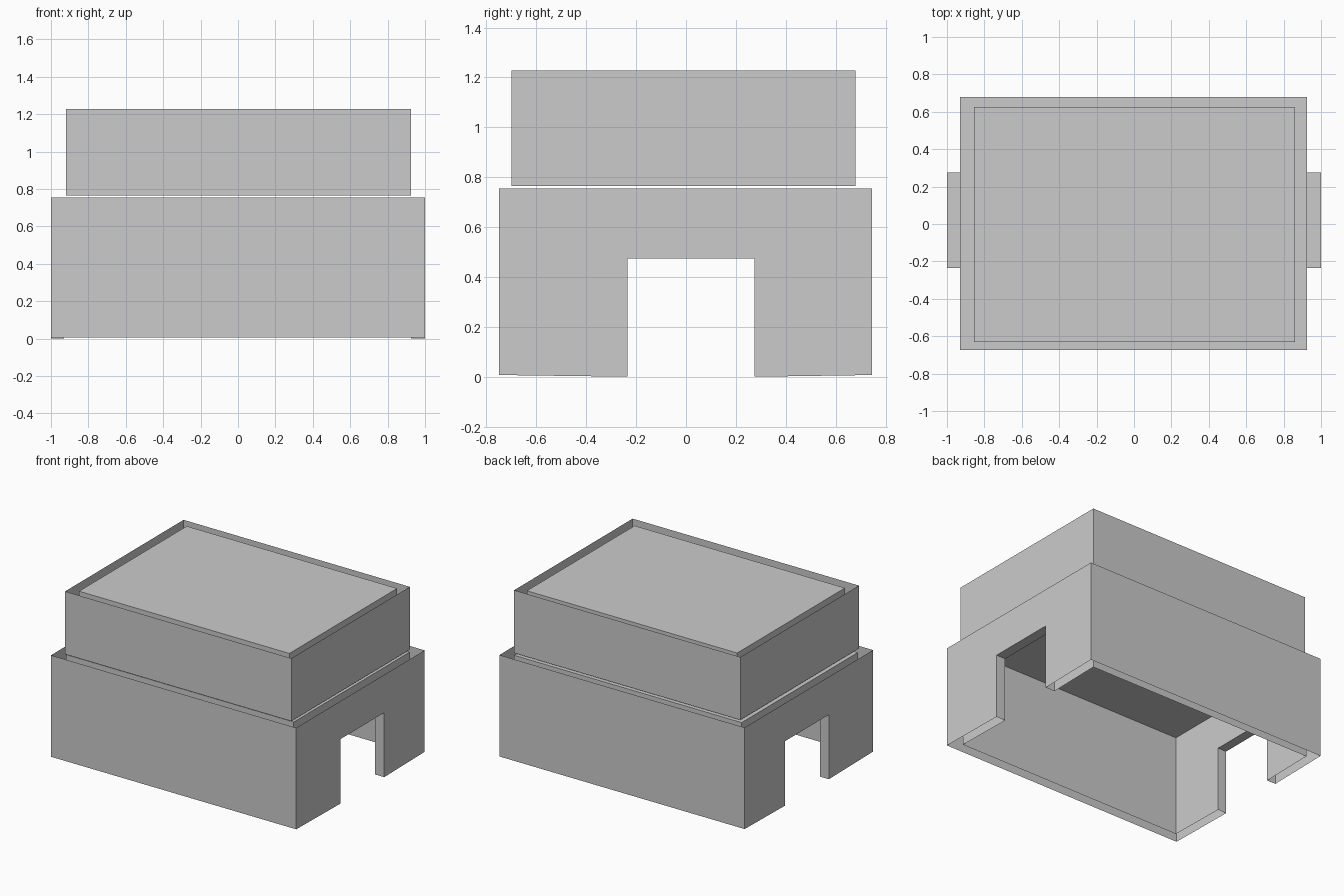
import bpy

if "Cube" in bpy.data.objects:
    bpy.data.objects.remove(bpy.data.objects["Cube"])

NOTCH = (-0.235, 0.275, 0.475)   # y start, y end, height of the end openings


def make(name, faces):
    verts, index, polys = [], {}, []
    for face in faces:
        poly = []
        for p in face:
            if p not in index:
                index[p] = len(verts)
                verts.append(p)
            poly.append(index[p])
        polys.append(poly)
    mesh = bpy.data.meshes.new(name)
    mesh.from_pydata(verts, [], polys)
    mesh.update()
    obj = bpy.data.objects.new(name, mesh)
    bpy.context.collection.objects.link(obj)


def shell(name, x0, x1, y0, y1, z0, z1, cap=False, notch=None):
    """Thin four-sided wall, open below, with optional lid and end openings."""
    faces = [[(x0, y0, z0), (x1, y0, z0), (x1, y0, z1), (x0, y0, z1)],
             [(x1, y1, z0), (x0, y1, z0), (x0, y1, z1), (x1, y1, z1)]]
    for x in (x0, x1):
        side = [(y0, z0)]
        if notch:
            a, b, h = notch
            side += [(a, 0.0), (a, h), (b, h), (b, 0.0)]
        side += [(y1, z0), (y1, z1), (y0, z1)]
        face = [(x, y, z) for y, z in side]
        faces.append(face if x == x1 else face[::-1])
    if cap:
        faces.append([(x0, y0, z1), (x1, y0, z1), (x1, y1, z1), (x0, y1, z1)])
    make(name, faces)


# Lower body: outer wall and capped inner box
shell("lower_outer_wall", -1, 1, -0.75, 0.745, 0.007, 0.755, notch=NOTCH)
shell("lower_inner_box", -0.93, 0.925, -0.673, 0.68, 0.007, 0.748,
      cap=True, notch=NOTCH)

# Linings joining the inner and outer walls around each opening
a, b, h = NOTCH
for name, xi, xo in (("left_opening_lining", -0.93, -1),
                     ("right_opening_lining", 0.925, 1)):
    path = [(a, 0.0), (a, h), (b, h), (b, 0.0)]
    make(name, [[(xi, *p), (xo, *p), (xo, *q), (xi, *q)]
                for p, q in zip(path, path[1:])])

# Upper body: outer wall and capped inner box
shell("upper_outer_wall", -0.92, 0.925, -0.70, 0.68, 0.765, 1.228)
shell("upper_inner_box", -0.855, 0.86, -0.63, 0.625, 0.768, 1.22, cap=True)
